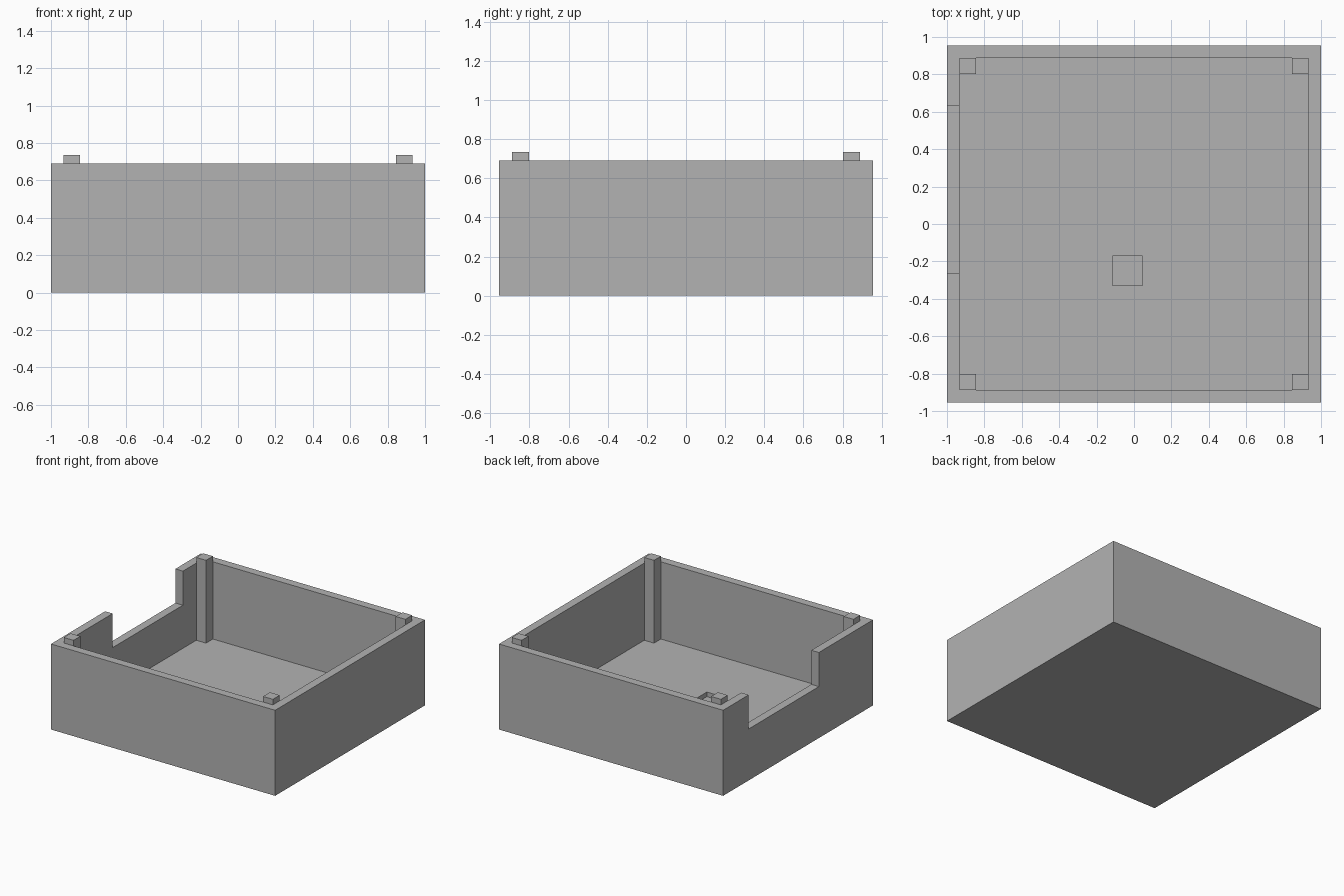
import bpy
import bmesh

old = bpy.data.objects.get("Cube")
if old:
    bpy.data.objects.remove(old, do_unlink=True)

grey = bpy.data.materials.new("plain grey")
grey.use_nodes = True
colour = (0.45, 0.45, 0.45, 1)
grey.diffuse_color = colour
grey.node_tree.nodes["Principled BSDF"].inputs["Base Color"].default_value = colour


def box(name, low, high):
    """Axis-aligned box between two corners."""
    bm = bmesh.new()
    bmesh.ops.create_cube(bm, size=1)
    for v in bm.verts:
        v.co = [l if c < 0 else h for c, l, h in zip(v.co, low, high)]
    mesh = bpy.data.meshes.new(name)
    bm.to_mesh(mesh)
    bm.free()
    mesh.materials.append(grey)
    obj = bpy.data.objects.new(name, mesh)
    bpy.context.collection.objects.link(obj)
    return obj


def cut(target, cutter):
    """Subtract a hidden cutter from the target."""
    cutter.hide_render = True
    cutter.hide_set(True)
    cutter.display_type = 'WIRE'
    mod = target.modifiers.new(cutter.name, 'BOOLEAN')
    mod.operation = 'DIFFERENCE'
    mod.solver = 'EXACT'
    mod.object = cutter


X, Y, TOP = 1.0, 0.955, 0.69      # outer half sizes and rim height
WALL = 0.067                      # wall and floor thickness
IX, IY = X - WALL, Y - WALL       # inner half sizes
POST, POST_TOP = 0.087, 0.735

# Open tray with a notch in the right wall and a shallow square floor recess
tray = box("tray", (-X, -Y, 0), (X, Y, TOP))
cut(tray, box("cavity_cutter", (-IX, -IY, WALL), (IX, IY, 1)))
cut(tray, box("notch_cutter", (-1.2, -0.265, 0.415), (-0.8, 0.63, 1)))
cut(tray, box("recess_cutter", (-0.115, -0.33, 0.03), (0.045, -0.17, 0.2)))

# Corner posts rising slightly above the rim
for sx, side in ((-1, "right"), (1, "left")):
    for sy, end in ((-1, "front"), (1, "back")):
        xs = sorted((sx * IX, sx * (IX - POST)))
        ys = sorted((sy * IY, sy * (IY - POST)))
        box(f"{end}_{side}_post", (xs[0], ys[0], WALL), (xs[1], ys[1], POST_TOP))
